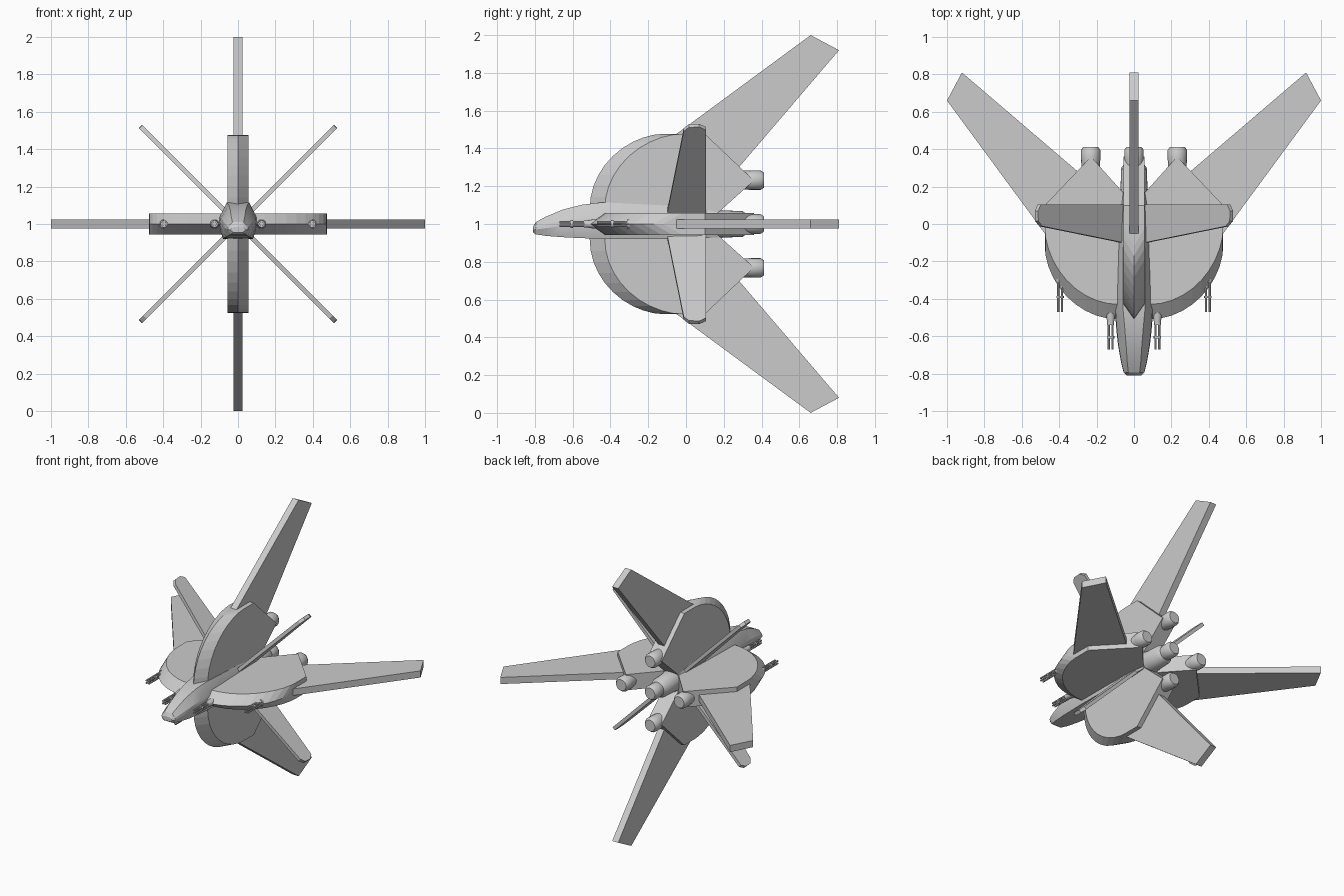
import bpy, bmesh
from math import sin, cos, pi, radians

if "Cube" in bpy.data.objects:
    bpy.data.objects.remove(bpy.data.objects["Cube"])


def loft(name, rings, smooth=0):
    """Skin equal-length rings of points and cap both ends."""
    bm = bmesh.new()
    vs = [[bm.verts.new(p) for p in ring] for ring in rings]
    n = len(vs[0])
    for a, b in zip(vs, vs[1:]):
        for i in range(n):
            j = (i + 1) % n
            bm.faces.new((a[i], a[j], b[j], b[i]))
    bm.faces.new(vs[0][::-1])
    bm.faces.new(vs[-1])
    bmesh.ops.recalc_face_normals(bm, faces=bm.faces[:])
    me = bpy.data.meshes.new(name)
    bm.to_mesh(me)
    bm.free()
    ob = bpy.data.objects.new(name, me)
    bpy.context.collection.objects.link(ob)
    if smooth:
        bpy.ops.object.select_all(action='DESELECT')
        ob.select_set(True)
        bpy.context.view_layer.objects.active = ob
        bpy.ops.object.shade_smooth_by_angle(angle=radians(smooth))
    return ob


def turn(r, y, t, deg):
    """Radius, length, thickness -> world, spun around the long axis."""
    a = radians(deg)
    return (r * cos(a) - t * sin(a), y, 1 + r * sin(a) + t * cos(a))


def slab(name, layers, deg):
    """layers: list of (outline, thickness offset)."""
    return loft(name, [[turn(r, y, t, deg) for r, y in o] for o, t in layers])


def lathe(name, x, z, profile, n=16):
    """Body of revolution along y from (y, radius) pairs."""
    return loft(name, [[(x + r * cos(2 * pi * i / n), y, z + r * sin(2 * pi * i / n))
                        for i in range(n)] for y, r in profile], 35)


# Fuselage: y, top z, bottom z, top half width, middle half width, bottom half width
stations = [(-0.81, 0.985, 0.955, 0.02, 0.04, 0.025),
            (-0.795, 1.01, 0.945, 0.03, 0.055, 0.04),
            (-0.74, 1.04, 0.937, 0.036, 0.069, 0.052),
            (-0.65, 1.077, 0.93, 0.042, 0.085, 0.066),
            (-0.55, 1.102, 0.925, 0.05, 0.096, 0.074),
            (-0.44, 1.115, 0.922, 0.06, 0.103, 0.08),
            (-0.30, 1.108, 0.92, 0.06, 0.103, 0.08),
            (0.05, 1.09, 0.92, 0.055, 0.098, 0.075),
            (0.17, 1.075, 0.93, 0.05, 0.08, 0.06)]
rings = []
for y, zt, zb, a, b, c in stations:
    h = zt - zb
    half = [(c, zb), (b, zb + 0.4 * h), (b * 0.96, zb + 0.6 * h), (a, zt)]
    rings.append([(x, y, z) for x, z in half] + [(-x, y, z) for x, z in half[::-1]])
loft("fuselage", rings, 25)

# Four arms with wedge-shaped curved leading edges, wings and engines
rear = [(0.477, 0.10), (0.23, 0.36), (0.06, 0.17)]
N = 10
edge, plate = [(0.03, -0.52)], [(0.03, -0.44)]
for i in range(N + 1):
    u = i / N * pi / 2
    edge.append((0.08 + 0.397 * sin(u), -0.12 - 0.39 * cos(u) ** 1.1 if i < N else -0.12))
    plate.append((0.08 + 0.397 * sin(u), -0.02 - 0.41 * cos(u) ** 1.1 if i < N else -0.02))
edge += rear + [(0.03, 0.17)]
plate += rear + [(0.03, 0.17)]
wing = [(0.40, -0.155), (1.0, 0.66), (0.92, 0.81), (0.30, 0.28)]
for k, side in enumerate(("right", "upper", "left", "lower")):
    d = 90 * k
    slab(side + "_arm", [(plate, -0.057), (edge, 0), (plate, 0.057)], d)
    slab(side + "_wing", [(wing, -0.024), (wing, 0.024)], d)
    x, _, z = turn(0.232, 0, 0, d)
    lathe(side + "_engine", x, z, [(0.22, 0.05), (0.325, 0.05), (0.345, 0.052),
                                   (0.395, 0.052), (0.412, 0.04)])

# Four thin diagonal fins with clipped tips
fin = [(0.09, -0.10), (0.705, -0.012), (0.735, 0.015), (0.738, 0.07), (0.715, 0.105), (0.09, 0.105)]
for k in range(4):
    slab("diagonal_fin", [(fin, -0.012), (fin, 0.012)], 45 + 90 * k)

# Central tail engine
lathe("tail_engine", 0, 1, [(0.1, 0.085), (0.2, 0.072), (0.30, 0.068), (0.325, 0.05),
                            (0.345, 0.052), (0.395, 0.052), (0.412, 0.04)])

# Nose and wing guns: pod plus twin barrels with a muzzle collar
for s in (-1, 1):
    for name, gx, y0, yb, yt, r in (("nose_gun", 0.125, -0.38, -0.54, -0.67, 0.024),
                                    ("wing_gun", 0.395, -0.12, -0.31, -0.47, 0.03)):
        x = s * gx
        lathe(name + "_pod", x, 1, [(y0, r * 0.9), (y0 - 0.06, r), (yb + 0.05, r),
                                    (yb + 0.02, r * 0.8), (yb, r * 0.8)], 12)
        for dx in (-0.01, 0.01):
            for dz in (-0.009, 0.009):
                lathe(name + "_barrel", x + dx, 1 + dz, [(yb + 0.01, 0.006), (yt, 0.006)], 8)
        ym = (yb + yt) / 2
        lathe(name + "_collar", x, 1, [(ym - 0.006, 0.02), (ym + 0.006, 0.02)], 12)
